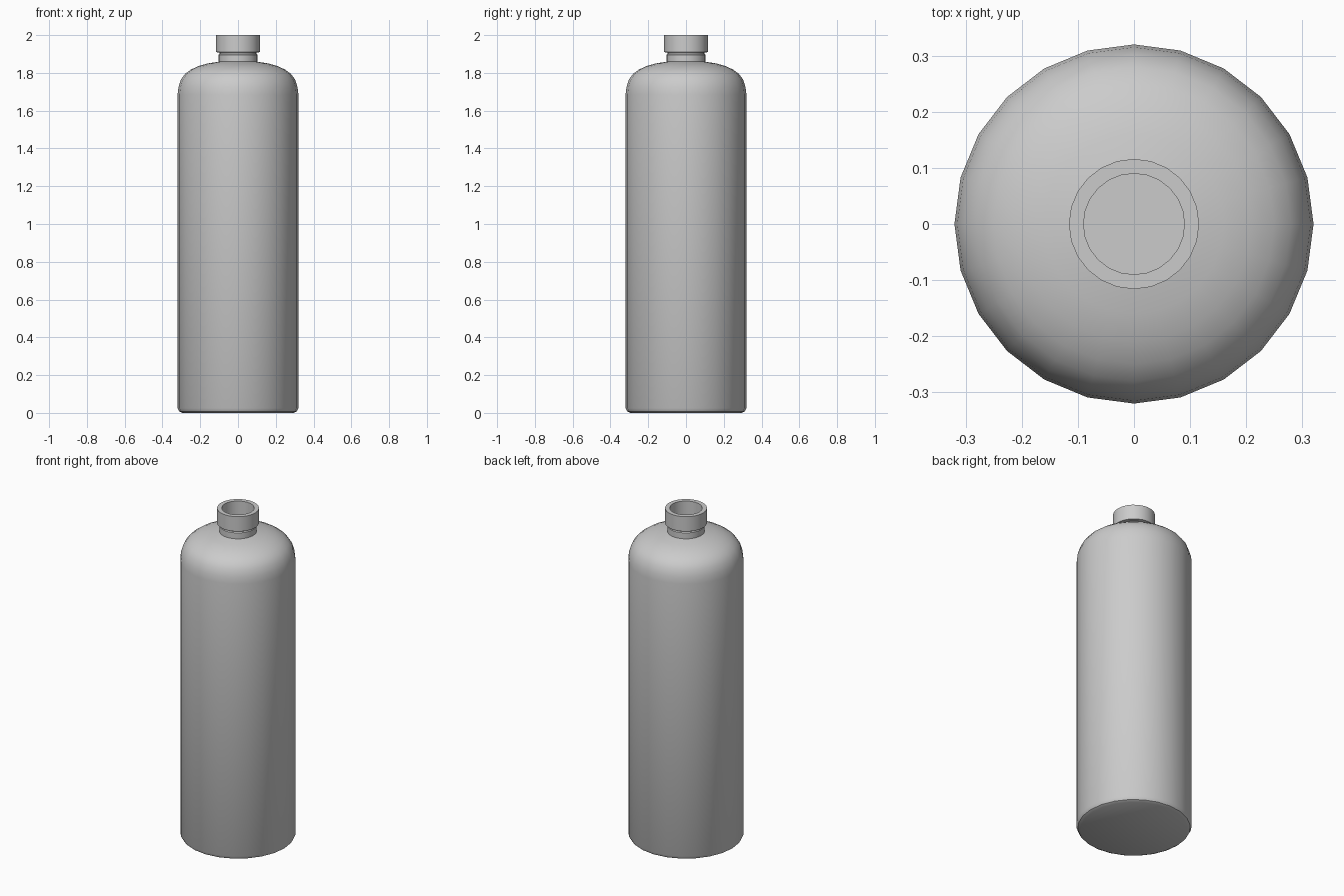
import bpy
import bmesh
import math
from mathutils import Matrix, Vector

cube = bpy.data.objects.get("Cube")
if cube:
    bpy.data.objects.remove(cube, do_unlink=True)

SEGMENTS = 24

grey = bpy.data.materials.new("plain_grey")
grey.use_nodes = True
colour = (0.6, 0.6, 0.6, 1)
grey.diffuse_color = colour
grey.node_tree.nodes["Principled BSDF"].inputs["Base Color"].default_value = colour


def lathe(name, profile, closed=False):
    """Spin an (r, z) profile about z; points on the axis merge into a cap."""
    bm = bmesh.new()
    verts = [bm.verts.new((r, 0, z)) for r, z in profile]
    edges = [bm.edges.new(pair) for pair in zip(verts, verts[1:])]
    if closed:
        edges.append(bm.edges.new((verts[-1], verts[0])))
    bmesh.ops.spin(bm, geom=verts + edges, axis=(0, 0, 1), cent=(0, 0, 0),
                   angle=math.tau, steps=SEGMENTS, use_merge=True)
    bmesh.ops.remove_doubles(bm, verts=bm.verts, dist=0.0005)
    bmesh.ops.recalc_face_normals(bm, faces=bm.faces)
    mesh = bpy.data.meshes.new(name)
    bm.to_mesh(mesh)
    bm.free()
    mesh.materials.append(grey)
    obj = bpy.data.objects.new(name, mesh)
    bpy.context.collection.objects.link(obj)
    bpy.ops.object.select_all(action="DESELECT")
    obj.select_set(True)
    bpy.context.view_layer.objects.active = obj
    bpy.ops.object.shade_smooth_by_angle(angle=math.radians(35))
    return obj


# Hollow bottle: base, wall, rounded shoulder and neck, then back down inside
outside = [(0, 0), (0.295, 0), (0.311, 0.008), (0.32, 0.025), (0.32, 1.685),
           (0.315, 1.725), (0.302, 1.765), (0.28, 1.795), (0.25, 1.817),
           (0.21, 1.836), (0.16, 1.85), (0.103, 1.859)]
neck = [(0.103, 1.895), (0.098, 1.9), (0.098, 1.915), (0.09, 1.915)]
inside = [(0.09, 1.85), (0.2, 1.825), (0.27, 1.785), (0.305, 1.685),
          (0.305, 0.03), (0, 0.03)]
lathe("bottle_body", outside + neck + inside)

# Thick open collar around the mouth
lathe("mouth_collar", [(0.098, 1.907), (0.116, 1.91), (0.116, 2),
                       (0.09, 2), (0.09, 1.907)], closed=True)
